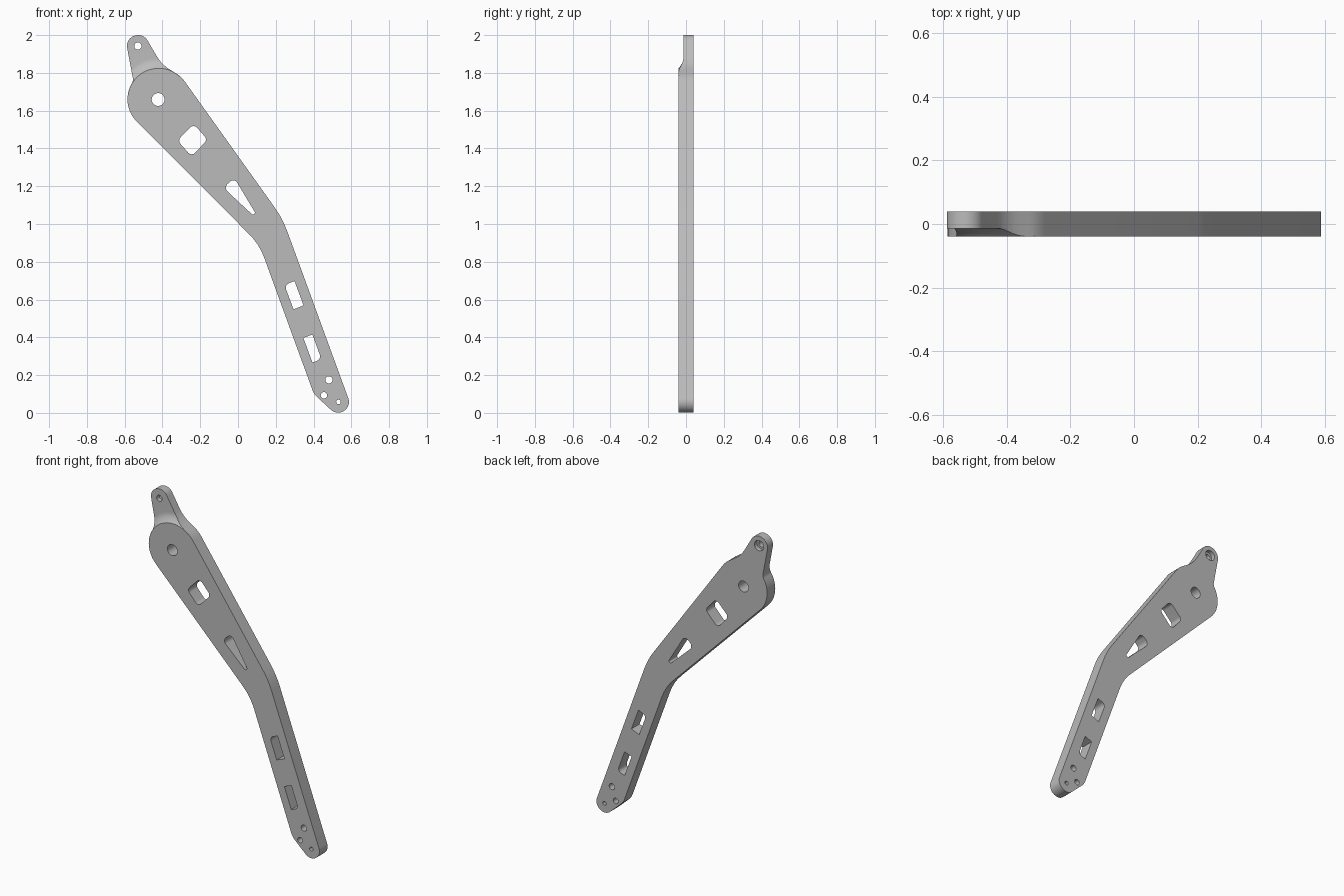
import bpy, bmesh
from math import cos, sin, tan, radians, pi
from mathutils import Vector

if "Cube" in bpy.data.objects:
    bpy.data.objects.remove(bpy.data.objects["Cube"], do_unlink=True)

grey = bpy.data.materials.new("plain grey")
grey.use_nodes = True
GREY = (0.5, 0.5, 0.5, 1)
grey.diffuse_color = GREY
grey.node_tree.nodes["Principled BSDF"].inputs["Base Color"].default_value = GREY

FRONT, BACK, TAB_FRONT = -0.04, 0.04, -0.014


def rounded(corners):
    """Outline through (x, z, radius) corners, each one filleted."""
    pts, n = [], len(corners)
    for i, (x, z, r) in enumerate(corners):
        p = Vector((x, z))
        a = (Vector(corners[i - 1][:2]) - p).normalized()
        b = (Vector(corners[(i + 1) % n][:2]) - p).normalized()
        if r == 0:
            pts.append(p)
            continue
        turn = pi - a.angle(b)
        start = p + a * r * tan(turn / 2)
        mid = p + (a + b).normalized() * r / cos(turn / 2)
        side = (p - start).normalized()
        out = (start - mid).normalized()
        steps = max(4, int(turn / radians(6)))
        for k in range(steps + 1):
            t = turn * k / steps
            pts.append(mid + r * (out * cos(t) + side * sin(t)))
    return pts


def circle(x, z, r):
    return [Vector((x + r * cos(k * pi / 16), z + r * sin(k * pi / 16))) for k in range(32)]


def finish(name, bm):
    bmesh.ops.recalc_face_normals(bm, faces=bm.faces)
    mesh = bpy.data.meshes.new(name)
    bm.to_mesh(mesh)
    bm.free()
    mesh.materials.append(grey)
    obj = bpy.data.objects.new(name, mesh)
    bpy.context.collection.objects.link(obj)
    return obj


def prism(name, outline, y0, y1):
    bm = bmesh.new()
    face = bm.faces.new([bm.verts.new((p.x, y0, p.y)) for p in outline])
    side = bmesh.ops.extrude_face_region(bm, geom=[face])["geom"]
    bmesh.ops.translate(bm, vec=(0, y1 - y0, 0),
                        verts=[g for g in side if isinstance(g, bmesh.types.BMVert)])
    return finish(name, bm)


# Bent arm with round pivot end, lug on top and narrow foot
arm = prism("lever_arm", rounded([
    (-0.626, 1.633, 0.164), (-0.554, 1.758, 0.045),
    (-0.596, 1.98, 0.057), (-0.503, 2.013, 0.057),
    (-0.405, 1.845, 0.2), (-0.3, 1.78, 0.167),
    (0.236, 1.029, 0.5), (0.599, 0.036, 0.056),
    (0.525, -0.014, 0.056), (0.402, 0.099, 0.1), (0.113, 0.892, 0.33)]), FRONT, BACK)

cutters = []

# Round holes: pivot, lug and three at the foot
for x, z, r in [(-0.423, 1.659, 0.034), (-0.53, 1.942, 0.019), (0.481, 0.175, 0.019),
                (0.455, 0.093, 0.017), (0.532, 0.058, 0.012)]:
    cutters.append(prism("hole_cutter", circle(x, z, r), -0.1, 0.1))

# Recess behind the lug hole
cutters.append(prism("recess_cutter", circle(-0.53, 1.942, 0.032), 0.015, 0.1))

# Lightening windows
windows = [
    [(-0.32, 1.442, 0.025), (-0.235, 1.53, 0.025), (-0.161, 1.447, 0.025), (-0.246, 1.357, 0.025)],
    [(-0.077, 1.192, 0.028), (-0.02, 1.245, 0.025), (0.124, 1.005, 0.01)],
    [(0.246, 0.677, 0.025), (0.299, 0.698, 0), (0.347, 0.569, 0), (0.294, 0.548, 0)],
    [(0.346, 0.397, 0), (0.394, 0.415, 0), (0.442, 0.284, 0.025), (0.394, 0.267, 0)],
]
for corners in windows:
    cutters.append(prism("window_cutter", rounded(corners), -0.1, 0.1))

# Front relief of the lug: a sector swept round the pivot with a concave ramp
rim, ramp = 0.164, 0.055
profile = [(rim, -0.1)]
for k in range(9):
    t = k / 8
    profile.append((rim + ramp * t, TAB_FRONT + (FRONT - TAB_FRONT) * (1 - t) ** 2))
profile += [(0.5, TAB_FRONT), (0.5, -0.1)]
bm = bmesh.new()
rings = []
for k in range(33):
    a = radians(48 + 122 * k / 32)
    rings.append([bm.verts.new((-0.42 + r * cos(a), y, 1.66 + r * sin(a))) for r, y in profile])
for ring, nxt in zip(rings, rings[1:]):
    for j in range(len(profile)):
        bm.faces.new((ring[j - 1], ring[j], nxt[j], nxt[j - 1]))
bm.faces.new(rings[0])
bm.faces.new(rings[-1])
cutters.append(finish("relief_cutter", bm))

# Cut everything out of the arm
bpy.ops.object.select_all(action="DESELECT")
bpy.context.view_layer.objects.active = arm
arm.select_set(True)
for cutter in cutters:
    cutter.hide_render = True
    mod = arm.modifiers.new("cut", "BOOLEAN")
    mod.operation, mod.solver, mod.object = "DIFFERENCE", "EXACT", cutter
    bpy.ops.object.modifier_apply(modifier=mod.name)
    bpy.data.objects.remove(cutter, do_unlink=True)

bpy.ops.object.shade_smooth_by_angle(angle=radians(25))
